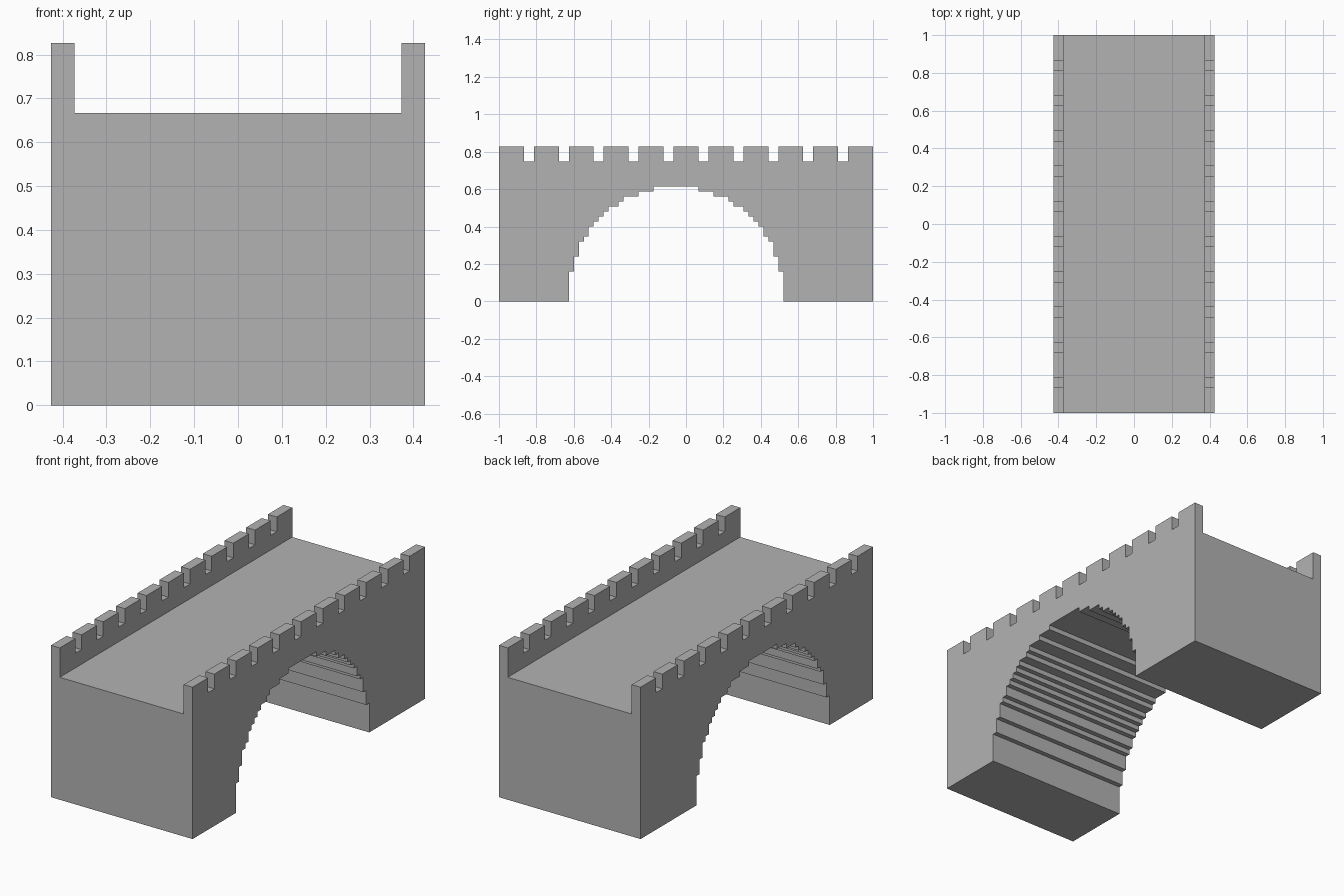
import bpy
import bmesh
from mathutils import Vector

U = 2 / 75          # one block of the stepped stonework
HALF_LENGTH = 37.5
HALF_WIDTH = 16
WALL = 2            # parapet thickness
DECK_Z, TOP_Z, NOTCH_Z = 25, 31, 28
ARCH_CENTRE = -2

cube = bpy.data.objects.get("Cube")
if cube:
    bpy.data.objects.remove(cube, do_unlink=True)

stone = bpy.data.materials.new("grey_stone")
stone.use_nodes = True
grey = (0.45, 0.45, 0.45, 1)
stone.diffuse_color = grey
stone.node_tree.nodes["Principled BSDF"].inputs["Base Color"].default_value = grey


def prisms(name, outlines, sweep):
    """Extrude each closed outline (in block units) along the sweep vector."""
    bm = bmesh.new()
    for outline in outlines:
        face = bm.faces.new([bm.verts.new(Vector(p) * U) for p in outline])
        ext = bmesh.ops.extrude_face_region(bm, geom=[face], use_keep_orig=True)
        verts = [g for g in ext["geom"] if isinstance(g, bmesh.types.BMVert)]
        bmesh.ops.translate(bm, verts=verts, vec=Vector(sweep) * U)
    bmesh.ops.recalc_face_normals(bm, faces=bm.faces)
    mesh = bpy.data.meshes.new(name)
    bm.to_mesh(mesh)
    bm.free()
    mesh.materials.append(stone)
    obj = bpy.data.objects.new(name, mesh)
    bpy.context.collection.objects.link(obj)
    return obj


def carve(target, cutter):
    """Subtract a cutter from the target, then discard it."""
    cutter.hide_render = True
    mod = target.modifiers.new("carve", "BOOLEAN")
    mod.operation = "DIFFERENCE"
    mod.solver = "EXACT"
    mod.object = cutter
    bpy.context.view_layer.objects.active = target
    bpy.ops.object.modifier_apply(modifier=mod.name)
    bpy.data.objects.remove(cutter, do_unlink=True)


# Bridge body: U-shaped section with deck and two parapets, run along y
half = [(HALF_WIDTH, 0), (HALF_WIDTH, TOP_Z),
        (HALF_WIDTH - WALL, TOP_Z), (HALF_WIDTH - WALL, DECK_Z)]
section = half + [(-x, z) for x, z in reversed(half)]
bridge = prisms("bridge", [[(x, -HALF_LENGTH, z) for x, z in section]],
                (0, 2 * HALF_LENGTH, 0))

# Stepped arch: half-width of the opening and the height it reaches
steps = [(21.5, 6), (20.5, 9), (19.5, 12), (18.5, 13), (17.5, 15),
         (16.5, 16), (15.5, 17), (14.5, 18), (13.5, 19), (11.5, 20),
         (10.5, 21), (7.5, 22), (4.5, 23)]
side, low = [], -4
for width, height in steps:
    side += [(width, low), (width, height)]
    low = height
arch = side + [(-y, z) for y, z in reversed(side)]
x0 = -HALF_WIDTH - 2
carve(bridge, prisms("arch_cutter",
                     [[(x0, y + ARCH_CENTRE, z) for y, z in arch]],
                     (-2 * x0, 0, 0)))

# Crenel notches through both parapets
notches = []
for i in range(10):
    y = -32.5 + 7 * i
    notches.append([(x0, y, NOTCH_Z), (x0, y + 2, NOTCH_Z),
                    (x0, y + 2, TOP_Z + 2), (x0, y, TOP_Z + 2)])
carve(bridge, prisms("notch_cutter", notches, (-2 * x0, 0, 0)))
